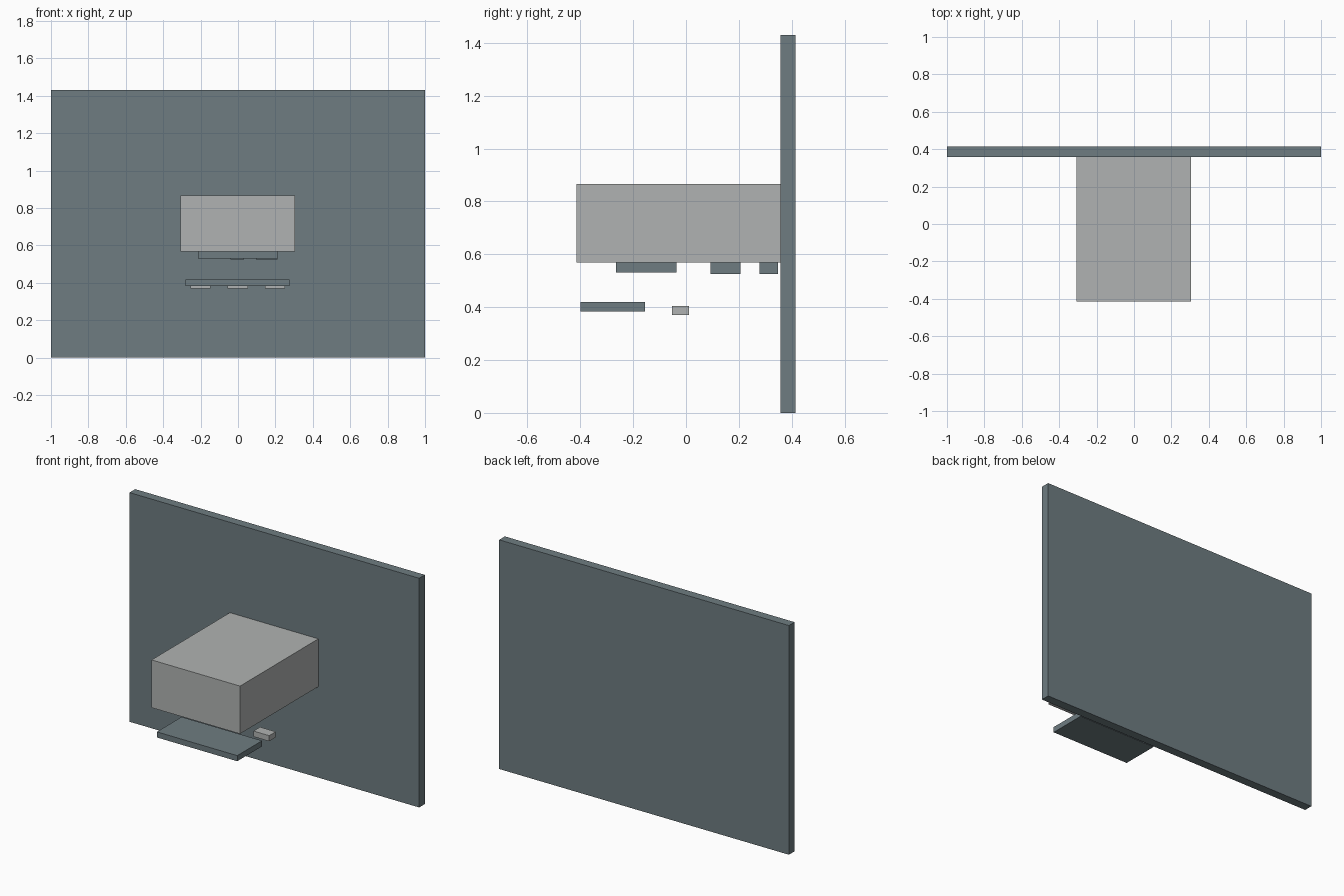
import bpy

if "Cube" in bpy.data.objects:
    bpy.data.objects.remove(bpy.data.objects["Cube"])


def material(name, rgb):
    m = bpy.data.materials.new(name)
    m.diffuse_color = (*rgb, 1)
    m.use_nodes = True
    m.node_tree.nodes["Principled BSDF"].inputs["Base Color"].default_value = m.diffuse_color
    return m


slate = material("slate_grey", (0.156, 0.203, 0.220))
light = material("light_grey", (0.435, 0.450, 0.445))


def box(name, x, y, z, mat):
    """Box spanning the given (min, max) range on each axis."""
    spans = (x, y, z)
    bpy.ops.mesh.primitive_cube_add(size=1, location=[(a + b) / 2 for a, b in spans])
    ob = bpy.context.object
    ob.name = name
    ob.scale = [b - a for a, b in spans]
    bpy.ops.object.transform_apply(location=False, rotation=False, scale=True)
    ob.data.materials.append(mat)
    return ob


# Upright wall panel and the housing fixed to its front
box("wall_panel", (-1, 1), (0.358, 0.414), (0, 1.43), slate)
box("housing", (-0.307, 0.304), (-0.414, 0.358), (0.568, 0.866), light)

# Fittings on the underside of the housing
box("underside_plate", (-0.215, 0.21), (-0.264, -0.036), (0.531, 0.568), slate)
box("underside_block", (0.095, 0.21), (0.093, 0.206), (0.525, 0.568), slate)
box("underside_stub", (-0.04, 0.033), (0.278, 0.348), (0.525, 0.568), slate)

# Separate tray below the housing, with a row of three small blocks behind it
box("tray", (-0.28, 0.275), (-0.4, -0.156), (0.384, 0.419), slate)
for i in range(3):
    cx = -0.2 + 0.199 * i
    box(f"small_block_{i + 1}", (cx - 0.054, cx + 0.054), (-0.053, 0.012), (0.37, 0.405), light)
